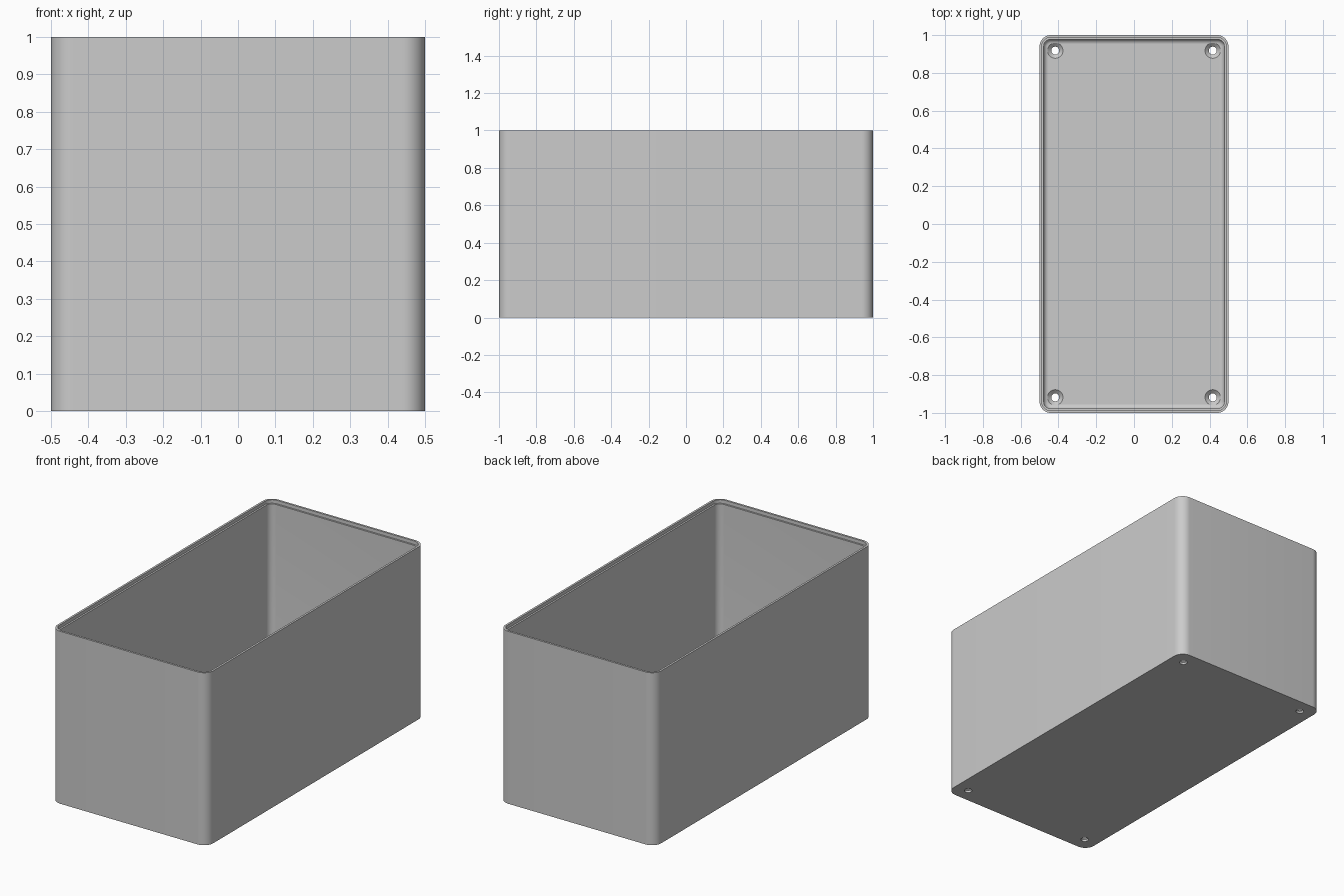
import bpy, bmesh
from math import sin, cos, pi

if "Cube" in bpy.data.objects:
    bpy.data.objects.remove(bpy.data.objects["Cube"])

HALF_X, HALF_Y, HEIGHT = 0.5, 1.0, 1.0
CORNER, WALL, FLOOR, FILLET = 0.06, 0.022, 0.03, 0.025
HOLE_X, HOLE_Y = 0.417, 0.918

grey = bpy.data.materials.new("plain grey")
grey.use_nodes = True
colour = (0.6, 0.6, 0.6, 1)
grey.diffuse_color = colour
grey.node_tree.nodes["Principled BSDF"].inputs["Base Color"].default_value = colour


def make_object(name, bm):
    bmesh.ops.recalc_face_normals(bm, faces=bm.faces)
    mesh = bpy.data.meshes.new(name)
    bm.to_mesh(mesh)
    bm.free()
    mesh.materials.append(grey)
    obj = bpy.data.objects.new(name, mesh)
    bpy.context.collection.objects.link(obj)
    return obj


def rounded_loop(bm, inset, z, steps=12):
    """Ring of vertices around a rounded rectangle."""
    r = max(CORNER - inset, 0.012)
    cx, cy = HALF_X - inset - r, HALF_Y - inset - r
    ring = []
    for q, (sx, sy) in enumerate([(1, 1), (-1, 1), (-1, -1), (1, -1)]):
        for i in range(steps + 1):
            a = (q + i / steps) * pi / 2
            ring.append(bm.verts.new((sx * cx + r * cos(a), sy * cy + r * sin(a), z)))
    return ring


def skin(bm, rings):
    """Join successive rings and cap both ends."""
    for a, b in zip(rings, rings[1:]):
        for i in range(len(a)):
            j = (i + 1) % len(a)
            bm.faces.new((a[i], a[j], b[j], b[i]))
    bm.faces.new(rings[0])
    bm.faces.new(rings[-1])


# Open box: outside wall, stepped rim, inside wall, filleted floor
profile = [(0, 0), (0, HEIGHT), (0.012, HEIGHT), (0.012, HEIGHT - 0.02), (WALL, HEIGHT - 0.02)]
for i in range(9):
    a = i / 8 * pi / 2
    profile.append((WALL + FILLET * (1 - cos(a)), FLOOR + FILLET * (1 - sin(a))))
bm = bmesh.new()
skin(bm, [rounded_loop(bm, inset, z) for inset, z in profile])
box = make_object("open_box", bm)

# Countersunk screw holes: straight shank opening into a cone
bm = bmesh.new()
for sx in (-1, 1):
    for sy in (-1, 1):
        rings = []
        for r, z in [(0.021, -0.05), (0.021, 0.012), (0.041, FLOOR), (0.041, FLOOR + 0.04)]:
            rings.append([bm.verts.new((sx * HOLE_X + r * cos(k * pi / 16),
                                        sy * HOLE_Y + r * sin(k * pi / 16), z)) for k in range(32)])
        skin(bm, rings)
cutter = make_object("hole_cutter", bm)
cutter.hide_render = True

cut = box.modifiers.new("screw holes", "BOOLEAN")
cut.operation = "DIFFERENCE"
cut.solver = "EXACT"
cut.object = cutter

bpy.ops.object.select_all(action="DESELECT")
box.select_set(True)
bpy.context.view_layer.objects.active = box
bpy.ops.object.modifier_apply(modifier=cut.name)
bpy.data.objects.remove(cutter)
bpy.ops.object.shade_smooth_by_angle(angle=0.6)
